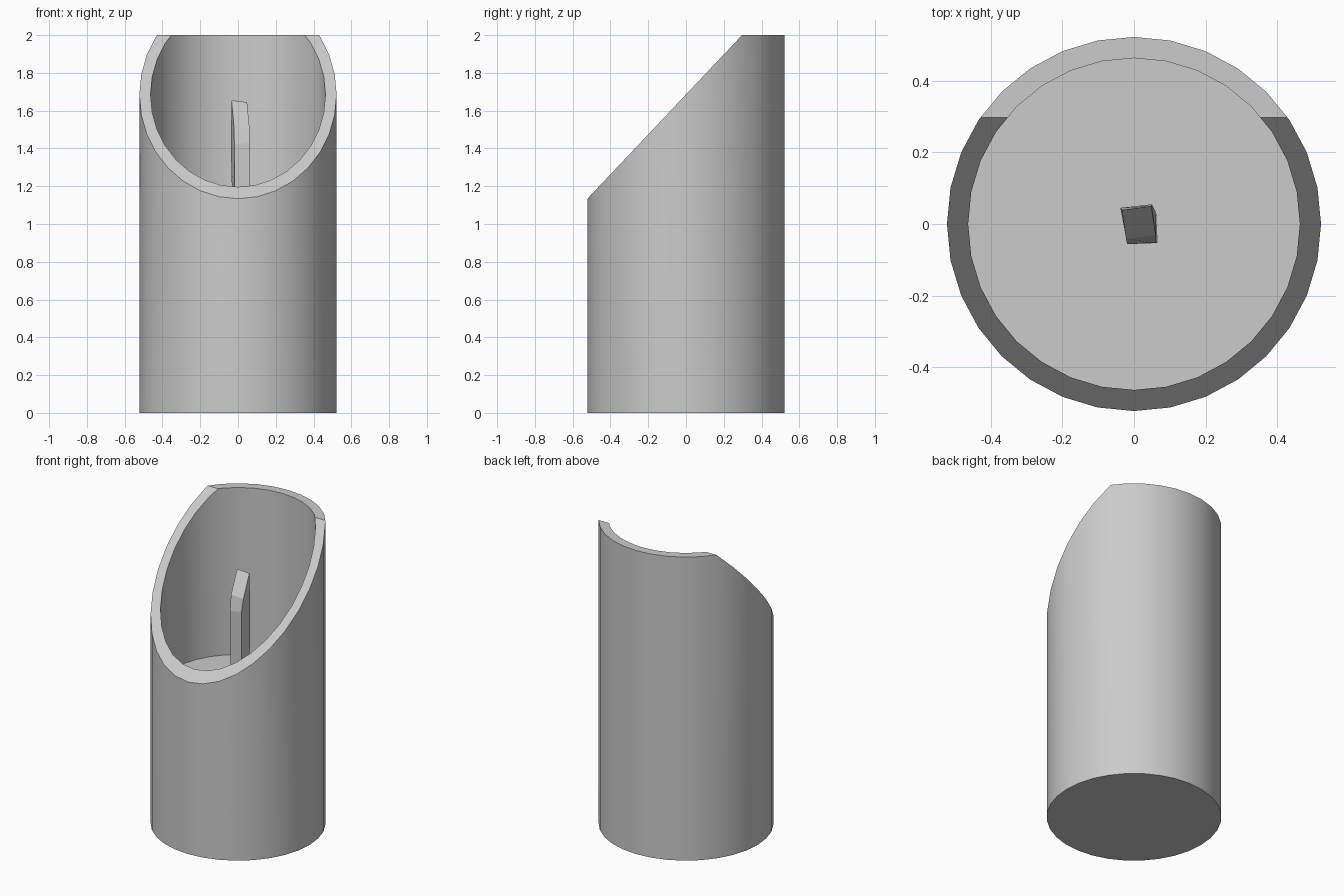
import bpy, bmesh, math
from mathutils import Vector

if "Cube" in bpy.data.objects:
    bpy.data.objects.remove(bpy.data.objects["Cube"])

SIDES = 32


def make_object(name, bm):
    bmesh.ops.recalc_face_normals(bm, faces=bm.faces)
    mesh = bpy.data.meshes.new(name)
    bm.to_mesh(mesh)
    bm.free()
    obj = bpy.data.objects.new(name, mesh)
    bpy.context.collection.objects.link(obj)
    return obj


def loft(bm, rings):
    """Skin a stack of closed rings and cap both ends."""
    loops = [[bm.verts.new(p) for p in ring] for ring in rings]
    n = len(loops[0])
    for a, b in zip(loops, loops[1:]):
        for i in range(n):
            j = (i + 1) % n
            bm.faces.new((a[i], a[j], b[j], b[i]))
    bm.faces.new(loops[0][::-1])
    bm.faces.new(loops[-1])


def circle(radius, z):
    return [(radius * math.sin(math.tau * i / SIDES),
             radius * math.cos(math.tau * i / SIDES), z) for i in range(SIDES)]


# Cup: thick walled cylinder with a raised inner floor
bm = bmesh.new()
loft(bm, [circle(0.522, 0), circle(0.522, 2), circle(0.463, 2), circle(0.463, 0.9)])

# Slanted mouth: slice off the front top and close the cut wall
low, high = Vector((0, -0.52, 1.136)), Vector((0, 0.297, 2))
normal = Vector((1, 0, 0)).cross(high - low)
cut = bmesh.ops.bisect_plane(bm, geom=bm.verts[:] + bm.edges[:] + bm.faces[:],
                             plane_co=low, plane_no=normal, clear_outer=True)
rim = [e for e in cut["geom_cut"] if isinstance(e, bmesh.types.BMEdge)]
bmesh.ops.triangle_fill(bm, use_beauty=True, edges=rim)
cup = make_object("slant_cut_tube", bm)
bpy.context.view_layer.objects.active = cup
cup.select_set(True)
bpy.ops.object.shade_smooth_by_angle(angle=math.radians(30))

# Inner post: slightly twisted square stick with a slanted tip
bm = bmesh.new()
loft(bm, [
    [(-0.025, 0.03, 0.89), (0.062, 0.03, 0.89), (0.066, -0.053, 0.89), (-0.015, -0.056, 0.89)],
    [(-0.038, 0.045, 1.42), (0.05, 0.055, 1.42), (0.062, -0.053, 1.43), (-0.019, -0.055, 1.42)],
    [(-0.034, 0.039, 1.655), (0.048, 0.05, 1.645), (0.061, -0.031, 1.51), (-0.022, -0.042, 1.52)],
])
make_object("inner_post", bm)
